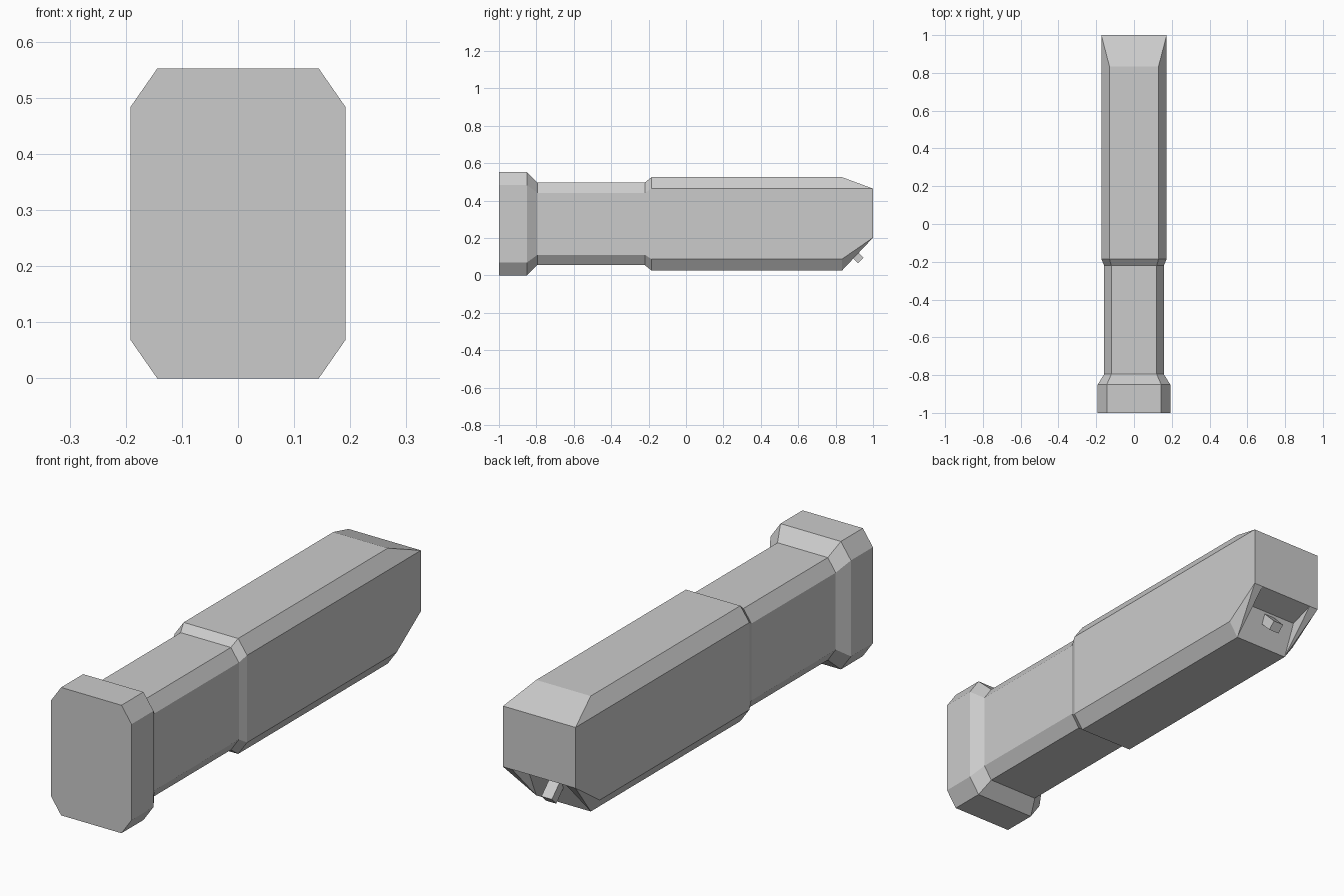
import bpy, bmesh
from math import radians

if "Cube" in bpy.data.objects:
    bpy.data.objects.remove(bpy.data.objects["Cube"])

ZC = 0.276  # height of the long axis


def octagon(y, w, h, cx, cz):
    """Chamfered rectangle around the axis, starting with the bottom edge."""
    return [(-w + cx, y, ZC - h), (w - cx, y, ZC - h), (w, y, ZC - h + cz), (w, y, ZC + h - cz),
            (w - cx, y, ZC + h), (-w + cx, y, ZC + h), (-w, y, ZC + h - cz), (-w, y, ZC - h + cz)]


def finish(bm, name):
    bmesh.ops.recalc_face_normals(bm, faces=bm.faces)
    me = bpy.data.meshes.new(name)
    bm.to_mesh(me)
    bm.free()
    ob = bpy.data.objects.new(name, me)
    bpy.context.collection.objects.link(ob)
    return ob


# Body: pommel, grip and thicker upper sleeve lofted along y
rings = [octagon(-1.0, 0.192, 0.276, 0.048, 0.069),
         octagon(-0.85, 0.192, 0.276, 0.048, 0.069),
         octagon(-0.795, 0.158, 0.221, 0.038, 0.055),
         octagon(-0.22, 0.158, 0.221, 0.038, 0.055),
         octagon(-0.185, 0.173, 0.249, 0.043, 0.061),
         octagon(0.835, 0.173, 0.249, 0.043, 0.061)]
# Blunt rectangular end with flattened chamfers
rings.append([(x, 1.0, 0.202 if z < ZC else 0.464) for x, y, z in rings[-1]])

bm = bmesh.new()
loops = [[bm.verts.new(p) for p in r] for r in rings]
for k, (a, b) in enumerate(zip(loops, loops[1:])):
    last = k == len(loops) - 2
    for i in range(8):
        j = (i + 1) % 8
        if last and i == 0:
            # Underside notch at the end: floor, roof and two cheeks
            l = bm.verts.new((-0.13, 0.893, 0.165))
            r = bm.verts.new((0.13, 0.893, 0.165))
            for f in ((a[0], a[1], r, l), (l, r, b[1], b[0]), (a[0], l, b[0]), (a[1], b[1], r)):
                bm.faces.new(f)
        elif last and i in (1, 3, 5, 7):
            # Corner chamfers folding flat, split from the outer end corner
            inner, outer = (0, 7) if i == 7 else (i, j)
            if i == 3:
                inner, outer = j, i
            bm.faces.new((a[inner], a[outer], b[outer]))
            bm.faces.new((a[inner], b[outer], b[inner]))
        else:
            bm.faces.new((a[i], a[j], b[j], b[i]))
bm.faces.new(loops[0])
bm.faces.new(loops[-1])
finish(bm, "handle_body")

# Small square peg pointing down and out of the notch
bm = bmesh.new()
bmesh.ops.create_cube(bm, size=1.0)
bmesh.ops.scale(bm, vec=(0.05, 0.15, 0.042), verts=bm.verts)
peg = finish(bm, "notch_peg")
peg.location = (0, 0.882, 0.133)
peg.rotation_euler = (radians(-45), 0, 0)
